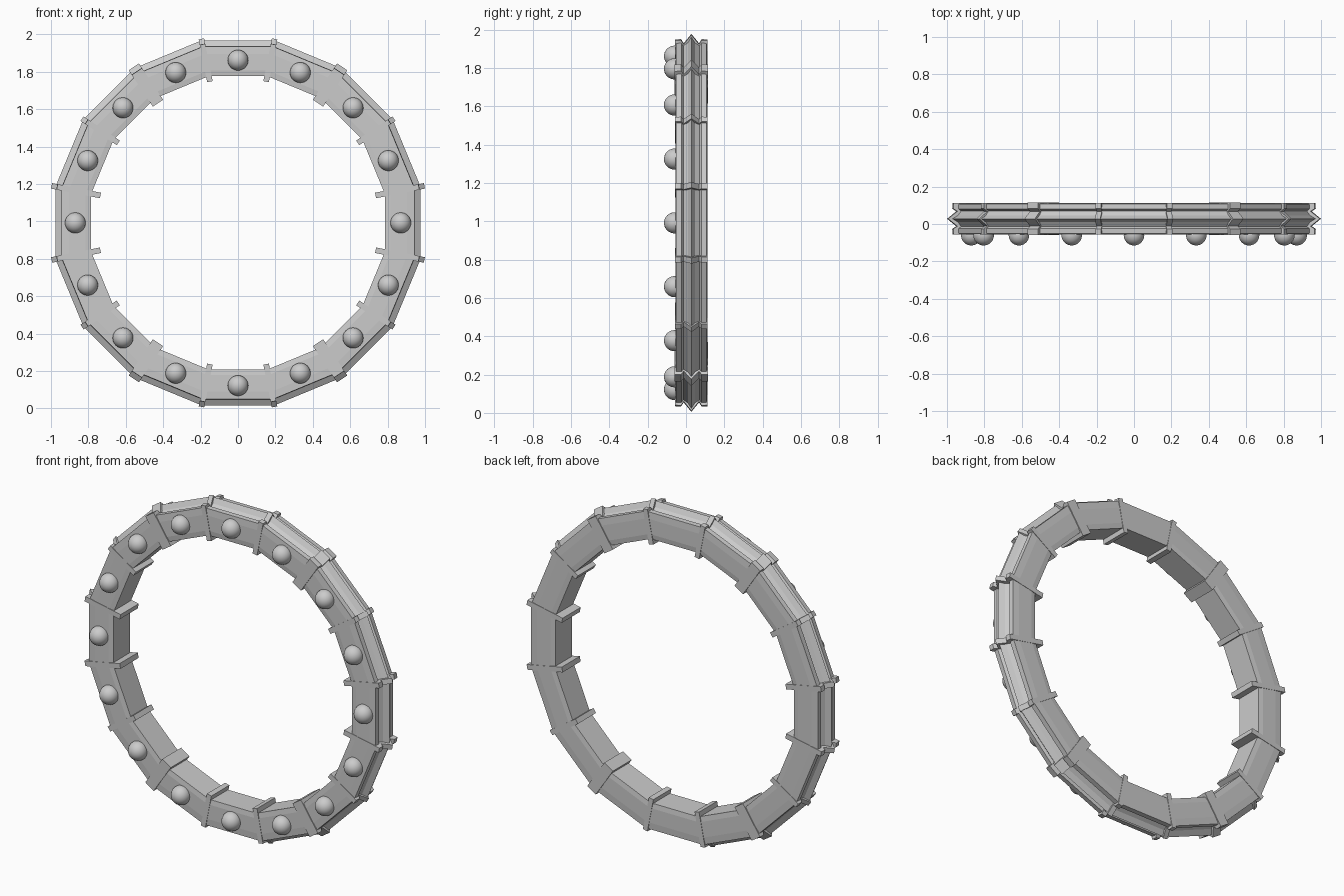
import bpy, bmesh, math
from mathutils import Vector

cube = bpy.data.objects.get("Cube")
if cube:
    bpy.data.objects.remove(cube, do_unlink=True)

SIDES = 16
STEP = math.tau / SIDES
CENTRE = Vector((0, 0, 0.992))
MID_Y = 0.028

grey = bpy.data.materials.new("light grey")
grey.use_nodes = True
grey.diffuse_color = (0.6, 0.6, 0.6, 1)
grey.node_tree.nodes["Principled BSDF"].inputs["Base Color"].default_value = (0.6, 0.6, 0.6, 1)


def finish(bm, name):
    bmesh.ops.recalc_face_normals(bm, faces=bm.faces)
    mesh = bpy.data.meshes.new(name)
    bm.to_mesh(mesh)
    bm.free()
    mesh.materials.append(grey)
    obj = bpy.data.objects.new(name, mesh)
    bpy.context.collection.objects.link(obj)
    return obj


def place(angle, radius, y, side=0.0):
    """Point on the ring; angle is measured from the top."""
    out = Vector((math.sin(angle), 0, math.cos(angle)))
    along = Vector((math.cos(angle), 0, -math.sin(angle)))
    return CENTRE + out * radius + along * side + Vector((0, y, 0))


def mirrored(half):
    """Close a (depth, radius) half profile; the outer ridge is its last point."""
    full = half + [(-d, r) for d, r in reversed(half[:-1])]
    return [(MID_Y + d, r) for d, r in full]


def bridge(bm, loops, closed):
    count = len(loops)
    for i in range(count if closed else count - 1):
        a, b = loops[i], loops[(i + 1) % count]
        for j in range(len(a)):
            k = (j + 1) % len(a)
            bm.faces.new((a[j], a[k], b[k], b[j]))


# Faceted ring with raised lips and a sharp outer ridge
ring_profile = mirrored([(-0.079, 0.80), (-0.083, 0.83), (-0.083, 0.92), (-0.080, 0.961),
                         (-0.052, 0.963), (-0.042, 0.948), (-0.018, 0.965), (0, 0.995)])
bm = bmesh.new()
loops = [[bm.verts.new(place((i + 0.5) * STEP, r, y)) for y, r in ring_profile]
         for i in range(SIDES)]
bridge(bm, loops, True)
finish(bm, "ring_body")

# Clamp bands wrapped around every corner; the diagonal ones are wider
for i in range(SIDES):
    angle = (i + 0.5) * STEP
    wide = i % 8 in (1, 6)
    sideways = abs(math.sin(angle)) > 0.9
    half_width = 0.033 if wide else 0.015
    inner = 0.75 if sideways else 0.77
    tip = 1.016 if sideways else 1.003
    front = -0.088 if wide else -0.085
    profile = mirrored([(front, inner), (front, tip - 0.03), (-0.054, tip - 0.028),
                        (-0.040, tip - 0.05), (0, tip)])
    bm = bmesh.new()
    ends = [[bm.verts.new(place(angle, r, y, s)) for y, r in profile]
            for s in (-half_width, half_width)]
    bridge(bm, ends, False)
    for end in ends:
        bm.faces.new(end)
    finish(bm, f"{'wide' if wide else 'narrow'}_band_{i + 1}")

# Round studs on the front, one in the middle of each facet
for i in range(SIDES):
    bm = bmesh.new()
    bmesh.ops.create_uvsphere(bm, u_segments=24, v_segments=16, radius=0.055)
    bmesh.ops.translate(bm, verts=bm.verts, vec=place(i * STEP, 0.87, -0.06))
    for face in bm.faces:
        face.smooth = True
    finish(bm, f"front_stud_{i + 1}")
